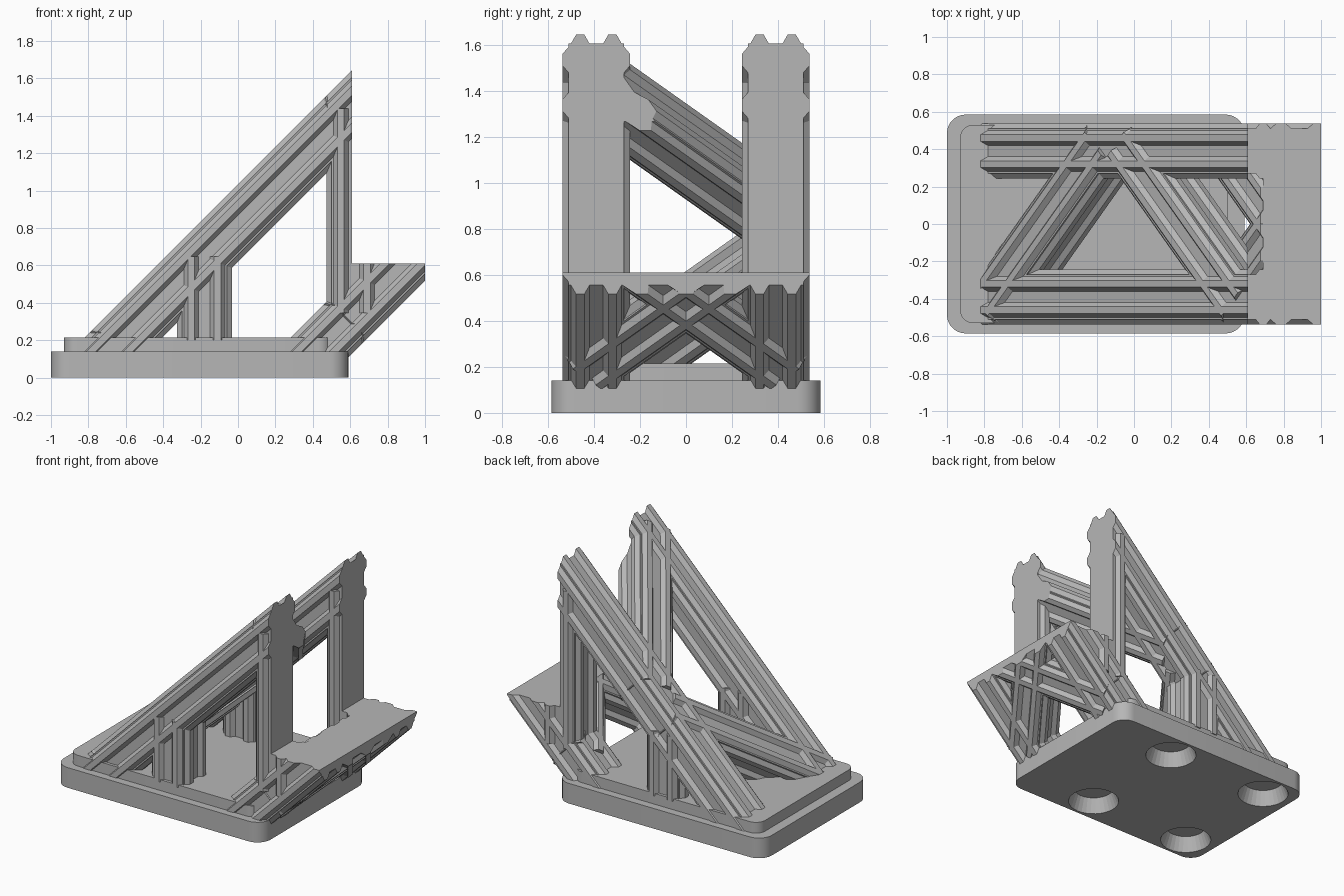
import bpy, bmesh, math
from mathutils import Vector, Matrix

cube = bpy.data.objects.get("Cube")
if cube:
    bpy.data.objects.remove(cube)

grey = bpy.data.materials.new("plain_grey")
grey.use_nodes = True
COLOUR = (0.47, 0.47, 0.47, 1)
grey.diffuse_color = COLOUR
grey.node_tree.nodes["Principled BSDF"].inputs["Base Color"].default_value = COLOUR

CORE, RIB, CUT = 0.12, 0.147, 0.61      # beam half widths and the step cut
SLOPE = Vector((1, 0, 1)).normalized()  # direction of the inclined chords
UP = Vector((-1, 0, 1)).normalized()    # normal of the inclined planes


def finish(name, bm, clips=()):
    """Trim a mesh with planes (point, outward normal) and add it to the scene."""
    for point, normal in clips:
        geom = bm.verts[:] + bm.edges[:] + bm.faces[:]
        cut = bmesh.ops.bisect_plane(bm, geom=geom, plane_co=point,
                                     plane_no=normal, clear_outer=True)
        edges = [e for e in cut["geom_cut"] if isinstance(e, bmesh.types.BMEdge)]
        if edges:
            bmesh.ops.contextual_create(bm, geom=edges)
    bmesh.ops.recalc_face_normals(bm, faces=bm.faces[:])
    mesh = bpy.data.meshes.new(name)
    bm.to_mesh(mesh)
    bm.free()
    mesh.materials.append(grey)
    obj = bpy.data.objects.new(name, mesh)
    bpy.context.collection.objects.link(obj)
    return obj


def prism(points, offset):
    bm = bmesh.new()
    face = bm.faces.new([bm.verts.new(p) for p in points])
    top = bmesh.ops.extrude_face_region(bm, geom=[face])["geom"]
    bmesh.ops.translate(bm, vec=offset,
                        verts=[v for v in top if isinstance(v, bmesh.types.BMVert)])
    return bm


def ribbed_section():
    """Square section with two tapered ribs on each side."""
    side = [(-CORE, CORE)]
    for c in (-0.07, 0.07):
        side += [(c - 0.04, CORE), (c - 0.018, RIB), (c + 0.018, RIB), (c + 0.04, CORE)]
    pts = []
    for k in range(4):
        a = -k * math.pi / 2
        pts += [(u * math.cos(a) - v * math.sin(a), u * math.sin(a) + v * math.cos(a))
                for u, v in side]
    return pts


def beam(name, start, end, normal, clips=()):
    start, end = Vector(start), Vector(end)
    side = (end - start).normalized().cross(normal)
    ring = [start + side * u + normal * v for u, v in ribbed_section()]
    return finish(name, prism(ring, end - start), clips)


def below(axis, limit):
    n = Vector((0, 0, 0))
    n[axis] = 1
    return n * limit, n


def above(axis, limit):
    n = Vector((0, 0, 0))
    n[axis] = -1
    return -n * limit, n


def rounded_plate(name, x0, x1, half_y, z0, z1, r):
    pts = []
    corners = [(x1 - r, half_y - r), (x0 + r, half_y - r),
               (x0 + r, r - half_y), (x1 - r, r - half_y)]
    for k, (cx, cy) in enumerate(corners):
        for i in range(9):
            a = (k + i / 8) * math.pi / 2
            pts.append((cx + r * math.cos(a), cy + r * math.sin(a), z0))
    return finish(name, prism(pts, Vector((0, 0, z1 - z0))))


# Stepped base
base = rounded_plate("base", -1, 0.59, 0.585, 0, 0.14, 0.1)
step = rounded_plate("base_step", -0.93, 0.5, 0.53, 0.14, 0.215, 0.07)

# Tapered foot sockets under the base
bm = bmesh.new()
for x in (-0.785, 0.015):
    for y in (-0.4, 0.4):
        bmesh.ops.create_cone(bm, cap_ends=True, segments=32, radius1=0.175, radius2=0.13,
                              depth=0.12, matrix=Matrix.Translation((x, y, 0.04)))
sockets = finish("socket_cutter", bm)
sockets.hide_render = True
sockets.hide_viewport = True
mod = base.modifiers.new("sockets", "BOOLEAN")
mod.object = sockets
mod.operation = "DIFFERENCE"
mod.solver = "EXACT"


def upper(x, y):
    return (x, y, x + 0.827)


def lower(x, y):
    return (x, y, x - 0.275)


Y = Vector((0, 1, 0))
for side, y in (("right", -0.39), ("left", 0.39)):
    # Inclined chords
    beam(side + "_upper_chord", upper(-1.2, y), upper(1, y), UP,
         [below(0, CUT), above(2, 0.14)])
    beam(side + "_lower_chord", lower(0, y), lower(1.4, y), UP,
         [below(0, 1), below(2, CUT), above(2, 0.105)])
    # Upright columns, the outer one halved above the step
    beam(side + "_inner_column", (-0.18, y, 0.2), (-0.18, y, 0.647), Y)
    beam(side + "_outer_column_foot", (0.62, y, 0.345), (0.62, y, CUT), Y)
    beam(side + "_outer_column", (0.62, y, CUT - 0.01), (0.62, y, 1.44), Y, [below(0, CUT)])

# Zigzag braces between the upper chords
R = 0.43
K = R * 0.707
beam("upper_brace_low", upper(-0.42 - K, -R), upper(-0.42 + K, R), UP, [above(2, 0.14)])
beam("upper_brace_high", upper(0.31 + K, -R), upper(0.31 - K, R), UP, [below(0, CUT)])

# Crossed braces between the lower chords
for name, s in (("lower_brace_a", 1), ("lower_brace_b", -1)):
    beam(name, lower(0.83 - K, -R * s), lower(0.83 + K, R * s), UP,
         [below(0, 1), below(2, CUT)])

# Thin deck closing the flat top of the step
deck = [(0.69, -0.5, 0.585), (1, -0.5, 0.585), (1, 0.5, 0.585), (0.69, 0.5, 0.585)]
finish("step_deck", prism(deck, Vector((0, 0, CUT - 0.585))))

# Smooth only the rounded corners
for obj in bpy.context.collection.objects:
    obj.select_set(obj in (base, step))
bpy.context.view_layer.objects.active = base
bpy.ops.object.shade_smooth_by_angle(angle=math.radians(25))
